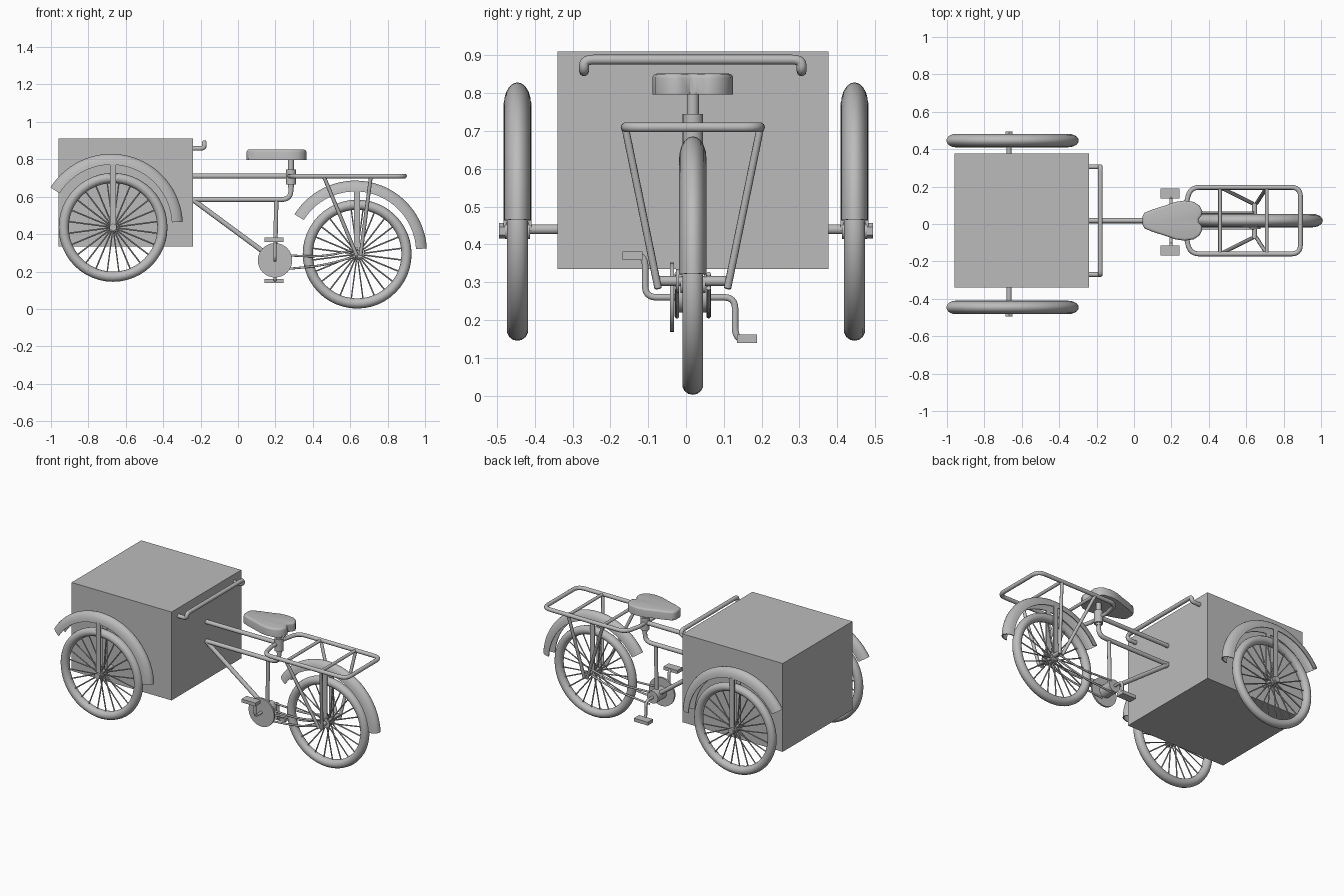
import bpy, bmesh
from math import sin, cos, pi, radians
from mathutils import Vector, Matrix

old = bpy.data.objects.get("Cube")
if old:
    bpy.data.objects.remove(old, do_unlink=True)

grey = bpy.data.materials.new("plain grey")
grey.use_nodes = True
COLOUR = (0.5, 0.5, 0.5, 1)
grey.diffuse_color = COLOUR
grey.node_tree.nodes["Principled BSDF"].inputs["Base Color"].default_value = COLOUR

MID = 0.018                        # y of the frame's centre plane
BOTTOM = Vector((0.198, MID, 0.26))  # pedal axle
REAR = Vector((0.637, MID, 0.293))   # rear wheel centre


def add_object(name, mesh, smooth=True):
    obj = bpy.data.objects.new(name, mesh)
    bpy.context.collection.objects.link(obj)
    mesh.materials.clear()
    mesh.materials.append(grey)
    if smooth:
        bpy.ops.object.select_all(action='DESELECT')
        obj.select_set(True)
        bpy.context.view_layer.objects.active = obj
        bpy.ops.object.shade_smooth_by_angle(angle=radians(40))
    return obj


def from_bmesh(name, bm, smooth=True):
    bmesh.ops.recalc_face_normals(bm, faces=bm.faces)
    mesh = bpy.data.meshes.new(name)
    bm.to_mesh(mesh)
    bm.free()
    return add_object(name, mesh, smooth)


def box(name, centre, size):
    bm = bmesh.new()
    bmesh.ops.create_cube(bm, size=1)
    bmesh.ops.scale(bm, vec=size, verts=bm.verts)
    bmesh.ops.translate(bm, vec=centre, verts=bm.verts)
    return from_bmesh(name, bm, False)


def rod_into(bm, a, b, r1, r2=None, sides=12):
    """Cylinder or cone between two points."""
    a, b = Vector(a), Vector(b)
    turn = (b - a).to_track_quat('Z', 'Y').to_matrix().to_4x4()
    bmesh.ops.create_cone(bm, cap_ends=True, segments=sides, radius1=r1,
                          radius2=r1 if r2 is None else r2, depth=(b - a).length,
                          matrix=Matrix.Translation((a + b) / 2) @ turn)


def rod(name, a, b, r1, r2=None, sides=20):
    bm = bmesh.new()
    rod_into(bm, a, b, r1, r2, sides)
    return from_bmesh(name, bm)


def tube(name, points, radius, bend=0.04, closed=False):
    """Round tube along a path with rounded corners."""
    pts = [Vector(p) for p in points]
    path = [pts[0]]
    for before, p, after in zip(pts, pts[1:], pts[2:]):
        a = p + (before - p).normalized() * min(bend, (before - p).length / 2)
        b = p + (after - p).normalized() * min(bend, (after - p).length / 2)
        for i in range(7):
            t = i / 6
            path.append(a * (1 - t) ** 2 + p * 2 * t * (1 - t) + b * t * t)
    path.append(pts[-1])
    curve = bpy.data.curves.new(name, 'CURVE')
    curve.dimensions = '3D'
    curve.bevel_depth = radius
    curve.bevel_resolution = 3
    curve.use_fill_caps = True
    line = curve.splines.new('POLY')
    line.points.add(len(path) - 1)
    for point, p in zip(line.points, path):
        point.co = (*p, 1)
    temp = bpy.data.objects.new(name + "_path", curve)
    bpy.context.collection.objects.link(temp)
    bpy.context.view_layer.update()
    mesh = bpy.data.meshes.new_from_object(
        temp.evaluated_get(bpy.context.evaluated_depsgraph_get()))
    bpy.data.objects.remove(temp, do_unlink=True)
    return add_object(name, mesh)


def sweep(name, centre, profile, start, end, steps, closed):
    """Turn a (radius, y) profile about the y axis through the centre."""
    bm = bmesh.new()
    rings = []
    count = steps if closed else steps + 1
    for i in range(count):
        a = start + (end - start) * i / steps
        rings.append([bm.verts.new(Vector(centre) + Vector((r * cos(a), y, r * sin(a))))
                      for r, y in profile])
    n = len(profile)
    for i in range(steps):
        one, two = rings[i], rings[(i + 1) % count]
        for j in range(n):
            k = (j + 1) % n
            bm.faces.new((one[j], one[k], two[k], two[j]))
    if not closed:
        bm.faces.new(rings[0])
        bm.faces.new(rings[-1])
    return from_bmesh(name, bm)


# Wheels with spokes, hub, mudguard and mudguard stays
def wheel(prefix, centre):
    c = Vector(centre)
    tyre = [(0.264 + 0.027 * cos(2 * pi * i / 14), 0.028 * sin(2 * pi * i / 14))
            for i in range(14)]
    sweep(prefix + "_tyre", c, tyre, 0, 2 * pi, 48, True)
    bm = bmesh.new()
    spokes = 24
    for i in range(spokes):
        a = 2 * pi * (i + 0.5) / spokes
        out = Vector((cos(a), 0, sin(a)))
        side = Vector((0, 0.018 if i % 2 else -0.018, 0))
        rod_into(bm, c + out * 0.015 + side, c + out * 0.245, 0.004, sides=6)
    from_bmesh(prefix + "_spokes", bm)
    rod(prefix + "_hub", c + Vector((0, -0.033, 0)), c + Vector((0, 0.033, 0)), 0.022)
    arc = [pi * i / 10 for i in range(11)]
    guard = [(0.325 + 0.058 * sin(a), 0.036 * cos(a)) for a in arc]
    guard += [(0.325 + 0.052 * sin(a), 0.030 * cos(a)) for a in reversed(arc)]
    sweep(prefix + "_mudguard", c + Vector((-0.01, 0, 0.01)), guard,
          radians(3), radians(148), 32, False)
    for label, s in (("right", -1), ("left", 1)):
        box(f"{prefix}_mudguard_stay_{label}", c + Vector((0, s * 0.033, 0.17)),
            (0.032, 0.007, 0.34))


wheel("rear_wheel", REAR)
for label, s in (("right", -1), ("left", 1)):
    hub = Vector((-0.668, s * 0.446, 0.436))
    wheel("cargo_wheel_" + label, hub)
    rod("axle_nut_" + label, (hub.x, s * 0.478, hub.z), (hub.x, s * 0.495, hub.z),
        0.021, sides=6)
rod("cargo_axle", (-0.668, -0.49, 0.44), (-0.668, 0.49, 0.44), 0.013)

# Cargo box and push bar
box("cargo_box", (-0.60, MID, 0.6225), (0.72, 0.717, 0.575))
lo, hi = MID - 0.288, MID + 0.288
tube("push_bar", [(-0.25, lo, 0.858), (-0.18, lo, 0.858), (-0.18, lo, 0.889),
                  (-0.18, hi, 0.889), (-0.18, hi, 0.858), (-0.25, hi, 0.858)], 0.013, 0.025)

# Frame tubes
tube("top_tube", [(-0.25, MID, 0.71), (0.30, MID, 0.71)], 0.014)
tube("middle_tube", [(-0.25, MID, 0.585), (0.283, MID, 0.585), (0.283, MID, 0.70)], 0.014, 0.05)
tube("down_tube", [(-0.25, MID, 0.59), BOTTOM], 0.014)
tube("seat_tube", [(0.205, MID, 0.585), BOTTOM], 0.012)
rod("seat_post", (0.283, MID, 0.65), (0.283, MID, 0.81), 0.016)
rod("seat_collar", (0.283, MID, 0.665), (0.283, MID, 0.745), 0.027)

# Saddle: half outline mirrored, raised and rounded
half = [(0.046, 0.022), (0.056, 0.042), (0.10, 0.06), (0.17, 0.082), (0.22, 0.10),
        (0.27, 0.107), (0.32, 0.10), (0.35, 0.08), (0.365, 0.05), (0.362, 0.028), (0.345, 0.008)]
bm = bmesh.new()
outline = half + [(x, -y) for x, y in reversed(half)]
base = bm.faces.new([bm.verts.new((x, MID + y, 0.797)) for x, y in outline])
grown = bmesh.ops.extrude_face_region(bm, geom=[base])["geom"]
top = [v for v in grown if isinstance(v, bmesh.types.BMVert)]
bmesh.ops.translate(bm, vec=(0, 0, 0.055), verts=top)
rim = [e for e in bm.edges if all(v in top for v in e.verts)]
bmesh.ops.bevel(bm, geom=rim, offset=0.012, segments=3, affect='EDGES', profile=0.5)
from_bmesh("saddle", bm)

# Luggage rack with crossbars and struts down to the rear axle
W = 0.178
tube("rack_loop", [(0.275, MID - 0.07, 0.71), (0.30, MID - W, 0.71), (0.89, MID - W, 0.71),
                   (0.89, MID + W, 0.71), (0.30, MID + W, 0.71), (0.275, MID + 0.07, 0.71)],
     0.013, 0.05)
tube("rack_front_bar", [(0.275, MID - 0.075, 0.71), (0.275, MID + 0.075, 0.71)], 0.012)
for i, (x, foot) in enumerate(((0.46, 0.635), (0.71, 0.655))):
    tube(f"rack_crossbar_{i + 1}", [(x, MID - W, 0.71), (x, MID + W, 0.71)], 0.010)
    for label, s in (("right", -1), ("left", 1)):
        tube(f"rack_strut_{i + 1}_{label}", [(x, MID + s * W, 0.705),
                                             (foot, MID + s * 0.092, 0.285)], 0.010)
rod("rear_axle", (0.645, MID - 0.095, 0.303), (0.645, MID + 0.095, 0.303), 0.013)
rod("rear_sprocket", (0.645, MID - 0.044, 0.303), (0.645, MID - 0.036, 0.303), 0.032)

# Lower stays between the pedal axle and the rear axle
for label, s in (("right", -1), ("left", 1)):
    y = MID + s * 0.042
    tube("upper_stay_" + label, [(0.22, y, 0.288), (0.46, y, 0.278), (0.64, y, 0.322)], 0.006, 0.1)
    tube("lower_stay_" + label, [(0.22, y, 0.21), (0.46, y, 0.232), (0.64, y, 0.285)], 0.006, 0.1)

# Chainwheel, bent cranks and pedals
rod("bottom_bracket", BOTTOM + Vector((0, -0.045, 0)), BOTTOM + Vector((0, 0.045, 0)), 0.04)
rod("chainwheel", BOTTOM + Vector((0, -0.061, 0)), BOTTOM + Vector((0, -0.05, 0)), 0.092, sides=32)
for label, s in (("right", -1), ("left", 1)):
    y, z = MID + s * 0.113 - 0.013, BOTTOM.z - s * 0.11
    if s > 0:
        y += 0.012
    tube("crank_" + label, [BOTTOM, (BOTTOM.x, y, BOTTOM.z), (BOTTOM.x, y, z),
                            (BOTTOM.x, y + s * 0.04, z)], 0.009, 0.03)
    box("pedal_" + label, (0.193, MID + s * 0.152 - 0.008, z), (0.10, 0.053, 0.022))
